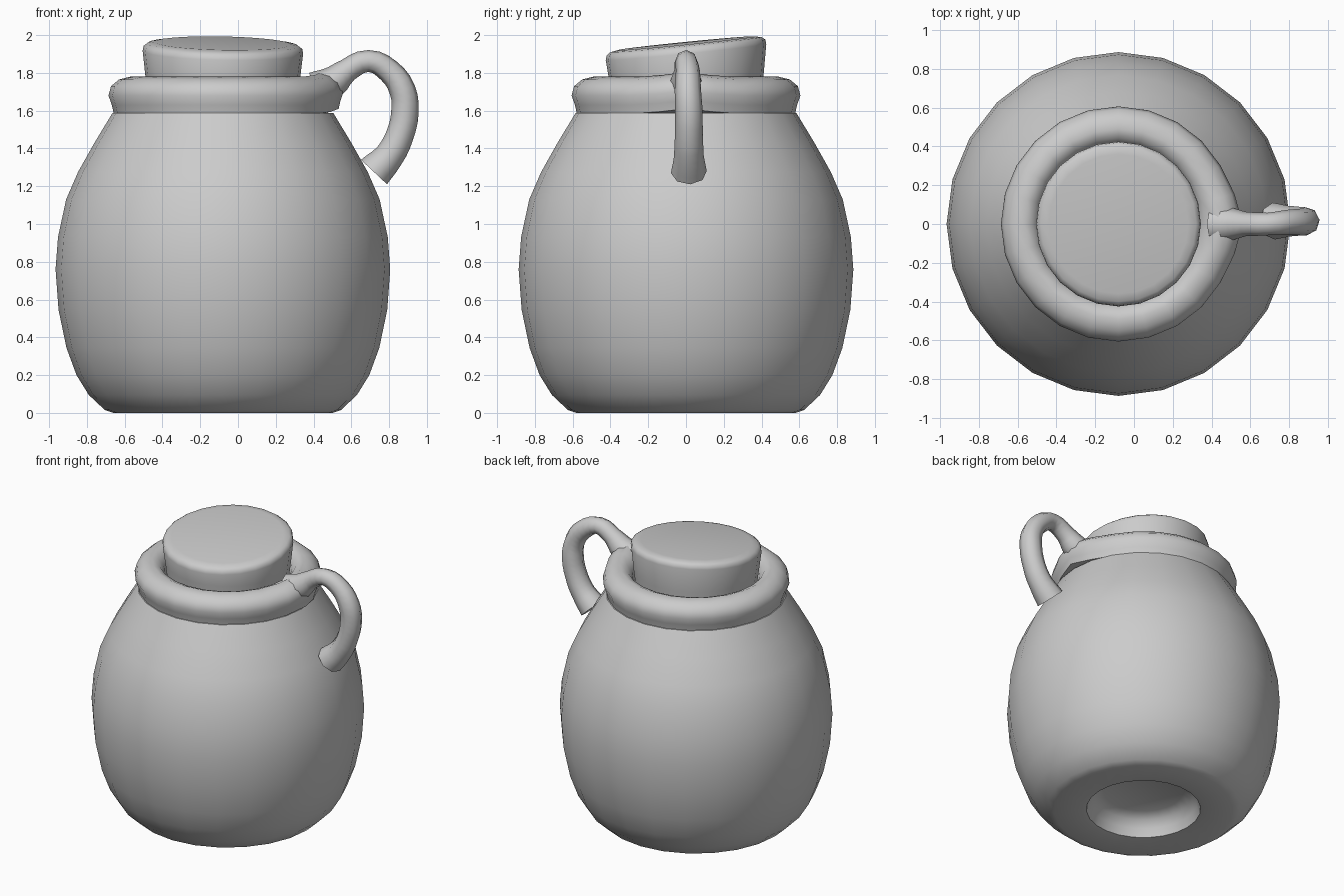
import bpy, bmesh, math
from math import cos, sin, tau

if "Cube" in bpy.data.objects:
    bpy.data.objects.remove(bpy.data.objects["Cube"])

AXIS_X = -0.08
SIDES = 24

clay = bpy.data.materials.new("plain grey")
clay.use_nodes = True
grey = (0.6, 0.6, 0.6, 1)
clay.diffuse_color = grey
clay.node_tree.nodes["Principled BSDF"].inputs["Base Color"].default_value = grey


def smooth(obj, angle):
    bpy.ops.object.select_all(action="DESELECT")
    obj.select_set(True)
    bpy.context.view_layer.objects.active = obj
    bpy.ops.object.shade_smooth_by_angle(angle=math.radians(angle))


def lathe(name, profile, angle=40, shape=None):
    """Spin (radius, height) points round the jug axis and cap both ends."""
    bm = bmesh.new()
    rings = []
    for r, z in profile:
        ring = []
        for i in range(SIDES):
            a = tau * i / SIDES
            co = (r * cos(a), r * sin(a), z)
            ring.append(bm.verts.new(shape(*co) if shape else co))
        rings.append(ring)
    for low, high in zip(rings, rings[1:]):
        for i in range(SIDES):
            j = (i + 1) % SIDES
            bm.faces.new((low[i], low[j], high[j], high[i]))
    bm.faces.new(rings[0][::-1])
    bm.faces.new(rings[-1])
    bmesh.ops.recalc_face_normals(bm, faces=bm.faces)
    mesh = bpy.data.meshes.new(name)
    bm.to_mesh(mesh)
    bm.free()
    obj = bpy.data.objects.new(name, mesh)
    obj.location.x = AXIS_X
    mesh.materials.append(clay)
    bpy.context.collection.objects.link(obj)
    smooth(obj, angle)
    return obj


# Body, starting from the hollow under the foot
lathe("jug_body", [
    (0.26, 0.14), (0.32, 0.11), (0.35, 0.06), (0.37, 0.005), (0.40, 0), (0.58, 0),
    (0.625, 0.015), (0.71, 0.095), (0.775, 0.2), (0.828, 0.344), (0.87, 0.545),
    (0.886, 0.76), (0.873, 0.93), (0.83, 1.13), (0.767, 1.275),
    (0.68, 1.43), (0.585, 1.587), (0.40, 1.60)], angle=50)


# Rounded collar, drawn out a little where the handle joins
def pull_to_handle(x, y, z):
    r = math.hypot(x, y)
    near = max(0, 1 - abs(math.atan2(y, x)) / 0.4) if r > 0.45 else 0
    return x + 0.035 * near, y, z + 0.025 * near


lathe("collar", [
    (0.40, 1.56), (0.578, 1.585), (0.588, 1.63), (0.606, 1.68), (0.592, 1.73),
    (0.55, 1.765), (0.49, 1.78), (0.445, 1.762), (0.415, 1.72), (0.40, 1.66)],
    angle=60, shape=pull_to_handle)


# Stopper with a slanted top
def slant(x, y, z):
    return x, y, z + (0.1 * y - 0.02 * x if z > 1.8 else 0)


lathe("stopper", [
    (0.39, 1.62), (0.41, 1.78), (0.425, 1.91), (0.42, 1.935), (0.40, 1.95),
    (0.36, 1.957)], angle=50, shape=slant)

# Handle: path points as (x, y, z, thickness)
path = [
    (0.42, 0, 1.71, 0.10), (0.50, 0, 1.75, 0.085), (0.58, 0, 1.815, 0.062),
    (0.69, 0, 1.863, 0.058), (0.80, 0.01, 1.81, 0.064), (0.87, 0.01, 1.71, 0.070),
    (0.884, 0.015, 1.60, 0.073), (0.857, 0.015, 1.47, 0.074),
    (0.80, 0.015, 1.36, 0.079), (0.72, 0.015, 1.275, 0.095)]
curve = bpy.data.curves.new("handle", "CURVE")
curve.dimensions = "3D"
curve.bevel_depth = 1
curve.bevel_resolution = 2
curve.resolution_u = 3
curve.use_fill_caps = True
spline = curve.splines.new("BEZIER")
spline.bezier_points.add(len(path) - 1)
for point, (x, y, z, thickness) in zip(spline.bezier_points, path):
    point.co = (x, y, z)
    point.radius = thickness
    point.handle_left_type = point.handle_right_type = "AUTO"
curve.materials.append(clay)
handle = bpy.data.objects.new("handle", curve)
bpy.context.collection.objects.link(handle)
bpy.ops.object.select_all(action="DESELECT")
handle.select_set(True)
bpy.context.view_layer.objects.active = handle
bpy.ops.object.convert(target="MESH")
smooth(bpy.context.view_layer.objects.active, 60)
